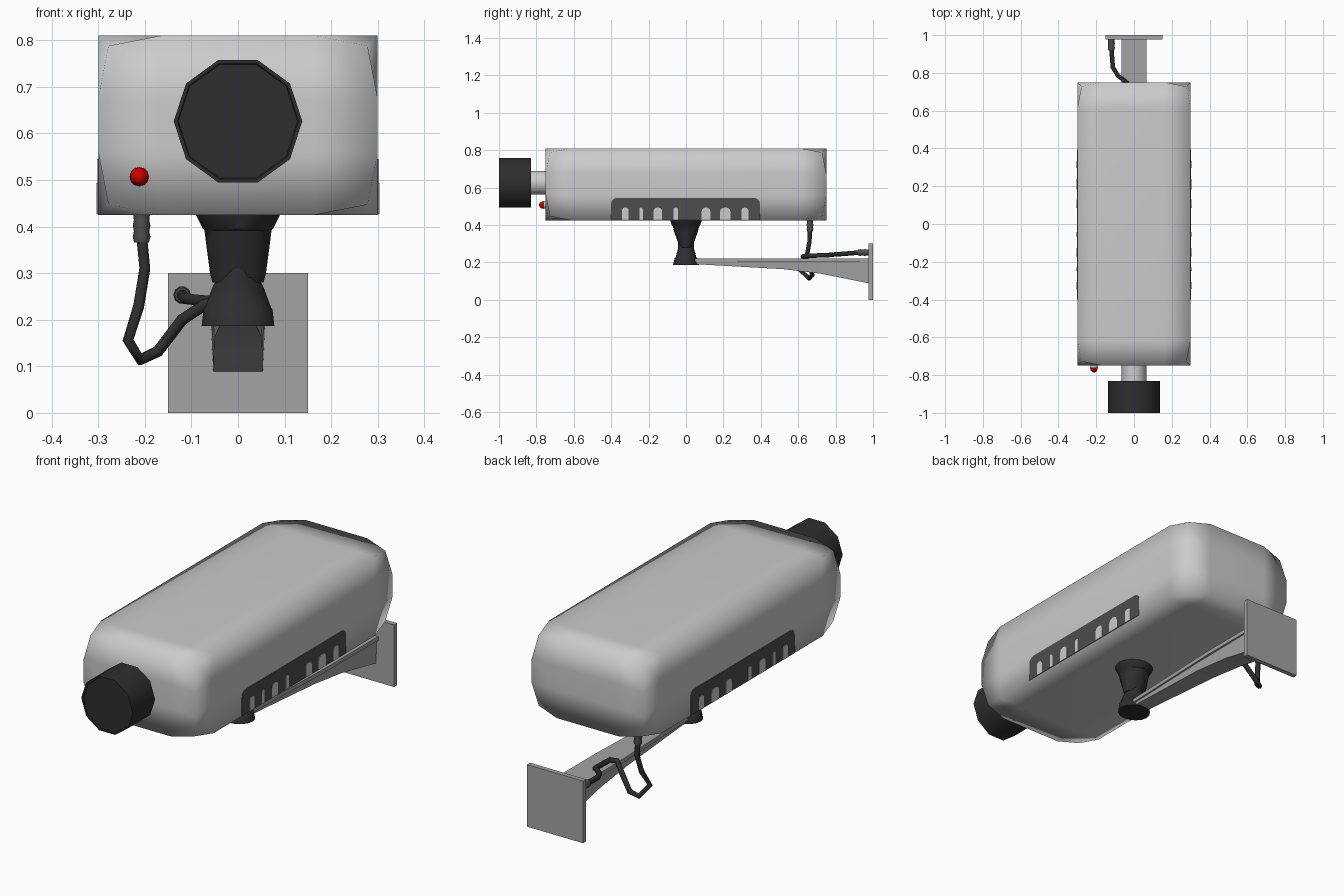
import bpy, bmesh, math
from mathutils import Vector

if "Cube" in bpy.data.objects:
    bpy.data.objects.remove(bpy.data.objects["Cube"])


def mat(name, r, g, b):
    m = bpy.data.materials.new(name)
    m.diffuse_color = (r, g, b, 1)
    m.use_nodes = True
    m.node_tree.nodes["Principled BSDF"].inputs["Base Color"].default_value = m.diffuse_color
    return m


SHELL = mat("light_grey", 0.6, 0.6, 0.6)
STEEL = mat("mid_grey", 0.37, 0.37, 0.37)
PANEL = mat("charcoal", 0.075, 0.075, 0.075)
BLACK = mat("near_black", 0.027, 0.027, 0.027)
RED = mat("red", 0.62, 0.0, 0.0)


def finish(bm, name, material, smooth=None):
    bmesh.ops.recalc_face_normals(bm, faces=bm.faces)
    me = bpy.data.meshes.new(name)
    bm.to_mesh(me)
    bm.free()
    me.materials.append(material)
    ob = bpy.data.objects.new(name, me)
    bpy.context.collection.objects.link(ob)
    if smooth:
        bpy.ops.object.select_all(action='DESELECT')
        ob.select_set(True)
        bpy.context.view_layer.objects.active = ob
        bpy.ops.object.shade_smooth_by_angle(angle=math.radians(smooth))
    return ob


def skin(bm, rings):
    """Join equal-length rings of points into a capped solid."""
    vs = [[bm.verts.new(p) for p in ring] for ring in rings]
    n = len(vs[0])
    for a, b in zip(vs, vs[1:]):
        for i in range(n):
            j = (i + 1) % n
            bm.faces.new((a[i], a[j], b[j], b[i]))
    bm.faces.new(vs[0])
    bm.faces.new(vs[-1])


def loft(name, sections, material, n=12, axis='Z', centre=(0, 0, 0), smooth=40):
    """Sections are (position along axis, radius 1, radius 2)."""
    rings = []
    for t, ra, rb in sections:
        ring = []
        for i in range(n):
            a = 2 * math.pi * i / n
            u, v = ra * math.cos(a), rb * math.sin(a)
            p = Vector((u, v, t) if axis == 'Z' else (u, t, v))
            ring.append(p + Vector(centre))
        rings.append(ring)
    bm = bmesh.new()
    skin(bm, rings)
    return finish(bm, name, material, smooth)


def box(name, lo, hi, material):
    bm = bmesh.new()
    skin(bm, [[(x, y, z) for x, y in ((lo[0], lo[1]), (hi[0], lo[1]), (hi[0], hi[1]), (lo[0], hi[1]))]
              for z in (lo[2], hi[2])])
    return finish(bm, name, material)


# Housing: box with loop cuts near every edge and softened corners
half = Vector((0.30, 0.75, 0.1925))
mid = Vector((0, 0, 0.6175))
bm = bmesh.new()
bmesh.ops.create_cube(bm, size=2)
bmesh.ops.scale(bm, vec=half, verts=bm.verts)
for ax in range(3):
    for s in (-1, 1):
        no = Vector((0, 0, 0))
        no[ax] = 1
        bmesh.ops.bisect_plane(bm, geom=bm.verts[:] + bm.edges[:] + bm.faces[:],
                               plane_co=no * s * (half[ax] - 0.135), plane_no=no)
corners = {v for v in bm.verts if all(abs(abs(v.co[k]) - half[k]) < 1e-4 for k in range(3))}
for f in bm.faces:
    f.smooth = True
for e in bm.edges:
    if e.calc_face_angle(0) > 0.7 and not corners.intersection(e.verts):
        e.smooth = False
for v in corners:
    v.co -= Vector([math.copysign(0.022, c) for c in v.co])
bmesh.ops.translate(bm, vec=mid, verts=bm.verts)
finish(bm, "housing", SHELL)


# Side panels with rounded top corners, and light slots along the lower edge
def plate(name, x0, x1, y0, y1, z0, z1, r, material):
    prof = [(y0, z0), (y1, z0)]
    for cy, start in ((y1 - r, 0), (y0 + r, 90)):
        for k in range(4):
            a = math.radians(start + 30 * k)
            prof.append((cy + r * math.cos(a), z1 - r + r * math.sin(a)))
    bm = bmesh.new()
    skin(bm, [[(x, y, z) for y, z in prof] for x in (x0, x1)])
    finish(bm, name, material)


SLOTS = [(-0.325, 0.036), (-0.24, 0.018), (-0.15, 0.046), (-0.055, 0.024),
         (0.107, 0.046), (0.21, 0.056), (0.315, 0.036)]
for side, s in (("right", 1), ("left", -1)):
    plate("side_panel_" + side, s * 0.297, s * 0.302, -0.40, 0.395, 0.426, 0.545, 0.03, PANEL)
    for i, (y, w) in enumerate(SLOTS):
        plate(f"slot_{side}_{i}", s * 0.298, s * 0.304, y - w / 2, y + w / 2,
              0.427, 0.493, w * 0.4, SHELL)

# Lens barrel and ten-sided hood
loft("lens_barrel", [(-0.84, 0.066, 0.066), (-0.74, 0.066, 0.066)], SHELL, 10, 'Y', (0, 0, 0.626))
loft("lens_hood", [(-0.996, 0.128, 0.128), (-1.0, 0.13, 0.13), (-1.0, 0.138, 0.138), (-0.83, 0.138, 0.138)],
     BLACK, 10, 'Y', (0, 0, 0.626))

# Status light
loft("light_socket", [(-0.762, 0.018, 0.018), (-0.74, 0.018, 0.018)], SHELL, 12, 'Y', (-0.212, 0, 0.507))
loft("status_light", [(-0.785, 0.005, 0.005), (-0.781, 0.012, 0.012), (-0.773, 0.018, 0.018),
                      (-0.76, 0.0205, 0.0205)], RED, 12, 'Y', (-0.212, 0, 0.507))

# Swivel mount: upper yoke and lower pivot
loft("swivel_yoke", [(0.28, 0.055, 0.034), (0.30, 0.06, 0.04), (0.36, 0.068, 0.062), (0.392, 0.072, 0.07),
                     (0.395, 0.075, 0.075), (0.428, 0.092, 0.085)], BLACK, 16)
loft("swivel_pivot", [(0.187, 0.078, 0.07), (0.223, 0.074, 0.06), (0.226, 0.071, 0.056),
                      (0.272, 0.054, 0.043), (0.315, 0.027, 0.044), (0.33, 0.016, 0.04)], BLACK, 16)

# Wall plate and tapered arm (deep web under a thin flange)
box("wall_plate", (-0.15, 0.977, 0), (0.15, 1.0, 0.30), STEEL)
bm = bmesh.new()
skin(bm, [[(-w, y, 0.203), (w, y, 0.203), (w, y, 0.222), (-w, y, 0.222)]
          for y, w in ((0.03, 0.045), (0.60, 0.066), (0.98, 0.066))])
finish(bm, "arm_flange", STEEL)
bm = bmesh.new()
skin(bm, [[(-b, y, z), (b, y, z), (t, y, 0.21), (-t, y, 0.21)]
          for y, z, b, t in ((0.03, 0.192, 0.037, 0.038), (0.52, 0.164, 0.05, 0.055),
                             (0.72, 0.14, 0.052, 0.057), (0.98, 0.088, 0.053, 0.059))])
finish(bm, "arm_web", STEEL)

# Cable with ribbed plugs at both ends
ribs = [(t * 0.012, r, r) for t, r in ((0, .016), (1, .019), (2, .0165), (3, .019), (4, .0165), (5, .018))]
loft("cable_plug_top", [(0.366 + t, a, b) for t, a, b in ribs], PANEL, 10, 'Z', (-0.207, 0.663, 0))
loft("cable_plug_wall", [(0.92 + t, a, b) for t, a, b in ribs], PANEL, 10, 'Y', (-0.12, 0, 0.253))
path = [(-0.207, 0.663, 0.38), (-0.2, 0.66, 0.31), (-0.213, 0.645, 0.23), (-0.236, 0.612, 0.156),
        (-0.21, 0.66, 0.114), (-0.172, 0.675, 0.132), (-0.12, 0.66, 0.2), (-0.07, 0.625, 0.233),
        (-0.04, 0.64, 0.236), (-0.04, 0.75, 0.238), (-0.085, 0.785, 0.242), (-0.112, 0.83, 0.245),
        (-0.12, 0.93, 0.253)]
cu = bpy.data.curves.new("cable", 'CURVE')
cu.dimensions = '3D'
cu.bevel_depth = 0.0125
cu.bevel_resolution = 2
sp = cu.splines.new('POLY')
sp.points.add(len(path) - 1)
for p, co in zip(sp.points, path):
    p.co = (*co, 1)
cu.materials.append(BLACK)
cable = bpy.data.objects.new("cable", cu)
bpy.context.collection.objects.link(cable)
bpy.ops.object.select_all(action='DESELECT')
cable.select_set(True)
bpy.context.view_layer.objects.active = cable
bpy.ops.object.convert(target='MESH')
